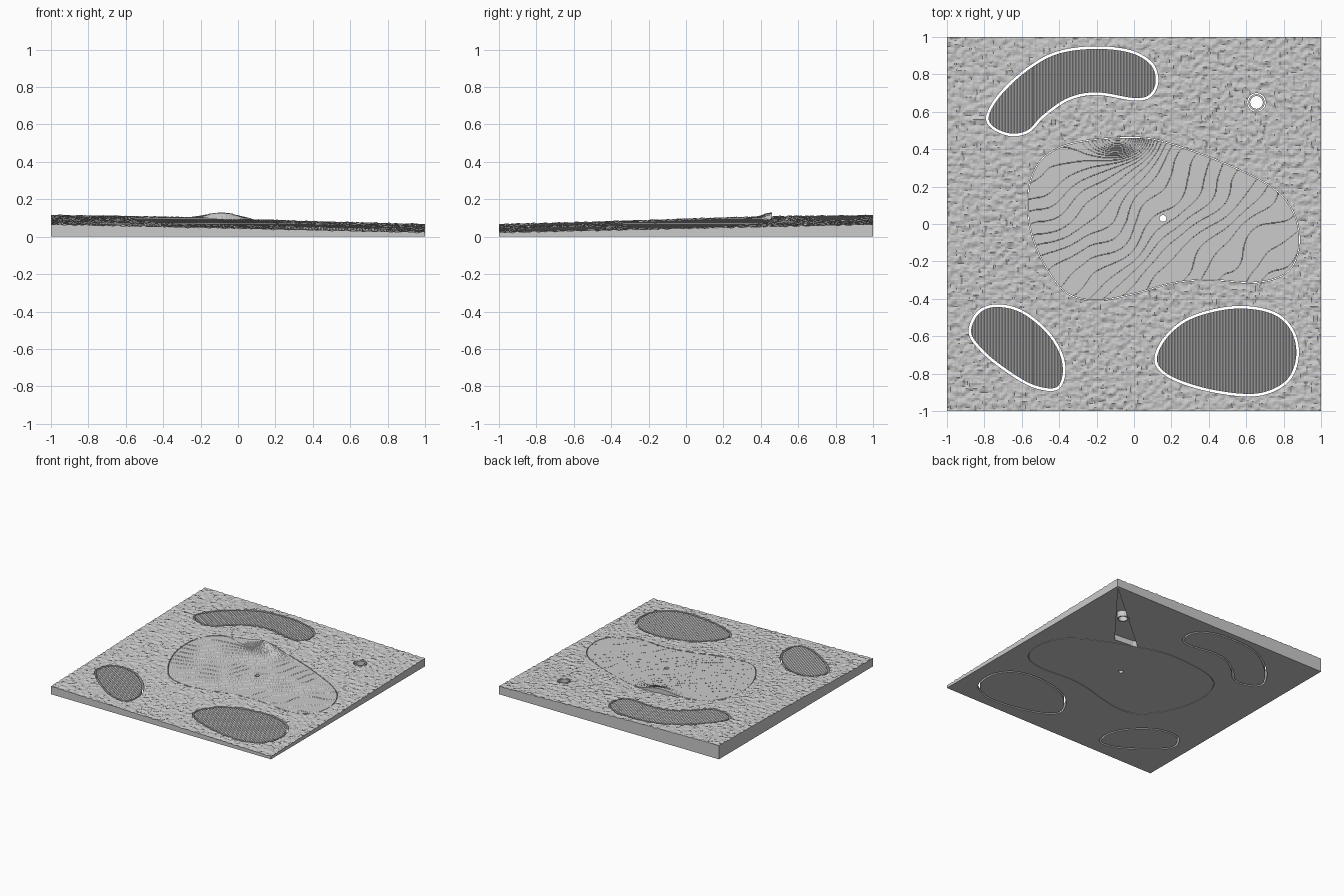
import bpy, bmesh, math
from mathutils import Vector, noise

cube = bpy.data.objects.get("Cube")
if cube:
    bpy.data.objects.remove(cube, do_unlink=True)

# One plain grey for every part
grey = bpy.data.materials.new("plain grey")
grey.use_nodes = True
GREY = (0.6, 0.6, 0.6, 1.0)
grey.diffuse_color = GREY
grey.node_tree.nodes["Principled BSDF"].inputs["Base Color"].default_value = GREY


# Height fields
def bump(x, y, cx, cy, rx, ry):
    return math.exp(-((x - cx) / rx) ** 2 - ((y - cy) / ry) ** 2)


def ground(x, y):
    return 0.066 + 0.0215 * (y - x) + 0.018 * bump(x, y, -0.4, 0.4, 0.7, 0.7)


def rough_height(x, y):
    coarse = noise.noise(Vector((x * 35, y * 35, 0)))
    fine = noise.noise(Vector((x * 70, y * 70, 5)))
    return ground(x, y) + 0.008 * coarse + 0.004 * fine


TERRACE = 0.003


def green_height(x, y):
    wobble = 0.004 * noise.noise(Vector((x * 4, y * 4, 2)))
    z = ground(x, y) + wobble + 0.038 * bump(x, y, -0.08, 0.46, 0.14, 0.09)
    return math.floor(z / TERRACE) * TERRACE


RIB = 0.008


def ribbed_height(x, y):
    return ground(x, y) - 0.004 + (0.006 if round(x / RIB) % 2 else 0.0)


# Outline helpers
def smooth_loop(points, steps=8):
    pts = [Vector(p) for p in points]
    n = len(pts)
    out = []
    for i in range(n):
        a, b, c, d = (pts[(i + k) % n] for k in (-1, 0, 1, 2))
        for s in range(steps):
            t = s / steps
            out.append(0.5 * (2 * b + (c - a) * t + (2 * a - 5 * b + 4 * c - d) * t ** 2
                              + (3 * b - a - 3 * c + d) * t ** 3))
    return out


def circle(cx, cy, radius, sides=24):
    return [Vector((cx + radius * math.cos(math.tau * i / sides),
                    cy + radius * math.sin(math.tau * i / sides))) for i in range(sides)]


def inset(loop, gap):
    out = []
    for i, p in enumerate(loop):
        t = (loop[(i + 1) % len(loop)] - loop[i - 1]).normalized()
        out.append(p + Vector((t.y, -t.x)) * gap)
    return out


# Solid helpers
def add_object(name, bm):
    bmesh.ops.recalc_face_normals(bm, faces=bm.faces)
    mesh = bpy.data.meshes.new(name)
    bm.to_mesh(mesh)
    bm.free()
    obj = bpy.data.objects.new(name, mesh)
    bpy.context.collection.objects.link(obj)
    return obj


def terrain_block(name, low, high, step, height):
    """Closed block with a flat base and a height-field top."""
    start = [math.floor(low[k] / step[k]) for k in (0, 1)]
    count = [math.ceil(high[k] / step[k]) - start[k] for k in (0, 1)]
    bm = bmesh.new()
    bmesh.ops.create_grid(bm, x_segments=count[0], y_segments=count[1], size=1)
    for v in bm.verts:
        x = (start[0] + round((v.co.x + 1) / 2 * count[0])) * step[0]
        y = (start[1] + round((v.co.y + 1) / 2 * count[1])) * step[1]
        v.co = (x, y, height(x, y))
    rim = [e for e in bm.edges if e.is_boundary]
    walls = bmesh.ops.extrude_edge_only(bm, edges=rim)["geom"]
    for v in walls:
        if isinstance(v, bmesh.types.BMVert):
            v.co.z = 0
    bmesh.ops.edgeloop_fill(bm, edges=[e for e in bm.edges if e.is_boundary])
    obj = add_object(name, bm)
    obj.data.materials.append(grey)
    return obj


def carve(obj, loops, operation, top=0.3):
    """Boolean the object with upright prisms, then drop the cutter."""
    bm = bmesh.new()
    for loop in loops:
        base = bm.faces.new([bm.verts.new((p.x, p.y, -0.1)) for p in loop])
        lid = bmesh.ops.extrude_face_region(bm, geom=[base], use_keep_orig=True)["geom"]
        for v in lid:
            if isinstance(v, bmesh.types.BMVert):
                v.co.z = top
    cutter = add_object("cutter", bm)
    cutter.hide_render = True
    mod = obj.modifiers.new("carve", "BOOLEAN")
    mod.operation = operation
    mod.object = cutter
    before = len(obj.data.vertices)
    for solver in ("MANIFOLD", "EXACT"):
        mod.solver = solver
        bpy.context.view_layer.update()
        graph = bpy.context.evaluated_depsgraph_get()
        mesh = bpy.data.meshes.new_from_object(obj.evaluated_get(graph))
        if len(mesh.vertices) not in (0, before):
            break
    obj.modifiers.clear()
    mesh.name = obj.name
    mesh.materials.clear()
    mesh.materials.append(grey)
    obj.data = mesh
    bpy.data.objects.remove(cutter, do_unlink=True)


def insert(name, loop, step, height):
    """Terrain piece that fills one opening of the slab."""
    low = [min(p[k] for p in loop) - 0.03 for k in (0, 1)]
    high = [max(p[k] for p in loop) + 0.03 for k in (0, 1)]
    obj = terrain_block(name, low, high, step, height)
    carve(obj, [loop], "INTERSECT")
    return obj


# Outlines, clockwise from the left
green = smooth_loop([(-.57, .1), (-.55, .25), (-.47, .37), (-.3, .44), (0, .465),
                     (.2, .43), (.5, .32), (.75, .19), (.86, .05), (.885, -.12),
                     (.82, -.26), (.65, -.315), (.4, -.3), (.2, -.32), (0, -.375),
                     (-.2, -.41), (-.36, -.37), (-.48, -.22), (-.55, -.05)])
bunkers = {
    "back_bunker": smooth_loop([(-.79, .58), (-.72, .7), (-.58, .83), (-.42, .92),
                                (-.22, .95), (-.02, .93), (.1, .86), (.13, .76),
                                (.09, .68), (0, .66), (-.2, .69), (-.35, .66),
                                (-.48, .57), (-.56, .49), (-.66, .47), (-.76, .51)]),
    "small_front_bunker": smooth_loop([(-.885, -.58), (-.84, -.47), (-.74, -.43),
                                       (-.6, -.46), (-.46, -.57), (-.38, -.7),
                                       (-.37, -.82), (-.42, -.89), (-.55, -.87),
                                       (-.7, -.78), (-.82, -.68)]),
    "large_front_bunker": smooth_loop([(.11, -.74), (.15, -.62), (.27, -.51),
                                       (.45, -.45), (.62, -.44), (.77, -.48),
                                       (.86, -.58), (.88, -.72), (.82, -.85),
                                       (.66, -.92), (.42, -.9), (.2, -.83)]),
}
SLEEVE = (0.655, 0.65)

# Rough slab with openings, and a wedge pocket under one corner
slab = terrain_block("rough_slab", (-1, -1), (1, 1), (0.01, 0.01), rough_height)
carve(slab, [green, circle(*SLEEVE, 0.05)] + list(bunkers.values()), "DIFFERENCE")
wedge = [Vector(p) for p in ((0.98, 0.98), (0.29, 0.39), (0.5, 0.37))]
carve(slab, [wedge], "DIFFERENCE", top=0.045)

# Terraced green with its cup
putting_green = insert("putting_green", inset(green, 0.004), (0.004, 0.004), green_height)
carve(putting_green, [circle(0.155, 0.03, 0.018)], "DIFFERENCE")

# Ribbed bunkers
for name, loop in bunkers.items():
    insert(name, inset(loop, 0.014), (RIB, 0.03), ribbed_height)

# Ring sleeve in the corner hole
sleeve = insert("ring_sleeve", circle(*SLEEVE, 0.044), (0.02, 0.02), ground)
carve(sleeve, [circle(*SLEEVE, 0.034)], "DIFFERENCE")
